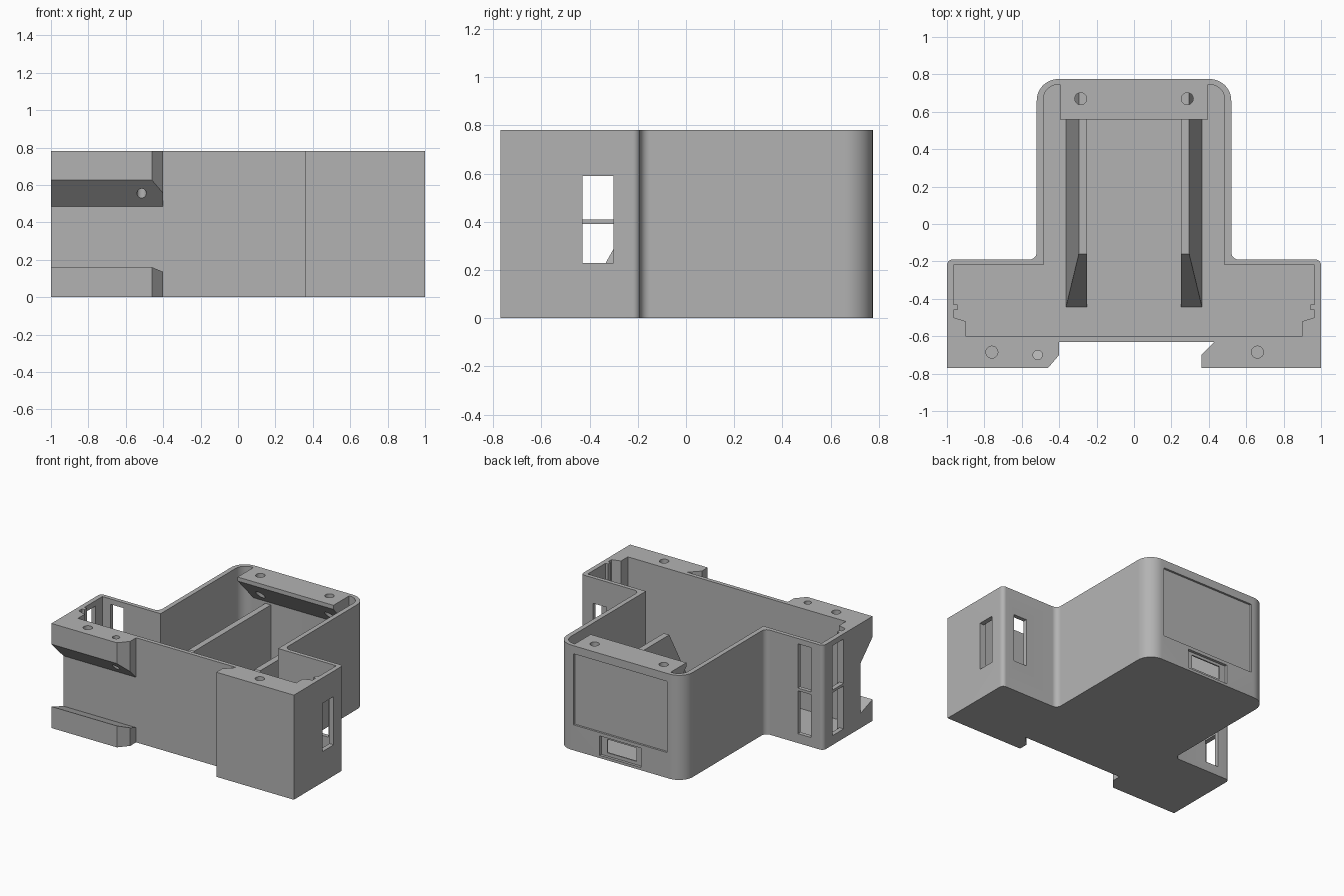
import bpy, bmesh, math
from mathutils import Vector

cube = bpy.data.objects.get("Cube")
if cube:
    bpy.data.objects.remove(cube, do_unlink=True)

H = 0.78  # case height

mat = bpy.data.materials.new("matte_grey")
mat.use_nodes = True
GREY = (0.45, 0.45, 0.45, 1)
mat.diffuse_color = GREY
mat.node_tree.nodes["Principled BSDF"].inputs["Base Color"].default_value = GREY


def prism(name, pts, axis, lo, hi):
    """Extrude a 2D outline along an axis."""
    place = {"x": lambda a, b, t: (t, a, b),
             "y": lambda a, b, t: (a, t, b),
             "z": lambda a, b, t: (a, b, t)}[axis]
    bm = bmesh.new()
    low = [bm.verts.new(place(a, b, lo)) for a, b in pts]
    high = [bm.verts.new(place(a, b, hi)) for a, b in pts]
    bm.faces.new(low)
    bm.faces.new(high)
    n = len(pts)
    for i in range(n):
        j = (i + 1) % n
        bm.faces.new((low[i], low[j], high[j], high[i]))
    bmesh.ops.recalc_face_normals(bm, faces=bm.faces)
    me = bpy.data.meshes.new(name)
    bm.to_mesh(me)
    bm.free()
    me.materials.append(mat)
    ob = bpy.data.objects.new(name, me)
    bpy.context.collection.objects.link(ob)
    return ob


def box(name, x0, x1, y0, y1, z0, z1):
    return prism(name, [(x0, y0), (x1, y0), (x1, y1), (x0, y1)], "z", z0, z1)


def rod(x, y, r, z0, z1):
    ring = [(x + r * math.cos(math.tau * i / 24), y + r * math.sin(math.tau * i / 24))
            for i in range(24)]
    return prism("hole_cutter", ring, "z", z0, z1)


def cut(ob, cutters):
    """Subtract the cutters, bake the result and remove them."""
    for c in cutters:
        c.hide_render = True
        m = ob.modifiers.new("cut", "BOOLEAN")
        m.operation, m.solver, m.object = "DIFFERENCE", "EXACT", c
    bpy.context.view_layer.update()
    dg = bpy.context.evaluated_depsgraph_get()
    baked = bpy.data.meshes.new_from_object(ob.evaluated_get(dg))
    ob.modifiers.clear()
    ob.data = baked
    for c in cutters:
        bpy.data.objects.remove(c, do_unlink=True)


def outline(half):
    """Mirror half an outline of (x, y, radius) and round its square corners."""
    full = half + [(-x, y, r) for x, y, r in reversed(half)]
    pts = []
    for i, (x, y, r) in enumerate(full):
        c = Vector((x, y))
        if r == 0:
            pts.append((x, y))
            continue
        d1 = (Vector(full[i - 1][:2]) - c).normalized()
        d2 = (Vector(full[(i + 1) % len(full)][:2]) - c).normalized()
        mid = c + (d1 + d2) * r
        for k in range(13):
            a = math.pi / 2 * k / 12
            pts.append(tuple(mid - r * (d2 * math.cos(a) + d1 * math.sin(a))))
    return pts


# Open T-shaped case with board guides at both ends
outer = [(1, -0.63, 0), (1, -0.19, 0.03), (0.52, -0.19, 0.04), (0.52, 0.775, 0.115)]
inner = [(0.9, -0.6, 0), (0.9, -0.52, 0), (0.965, -0.5, 0), (0.965, -0.46, 0),
         (0.945, -0.46, 0), (0.945, -0.43, 0), (0.965, -0.43, 0),
         (0.965, -0.22, 0), (0.485, -0.22, 0), (0.485, 0.745, 0.08)]
case = prism("case_shell", outline(outer), "z", 0, H)
cutters = [prism("cavity_cutter", outline(inner), "z", 0.03, 1)]

# Vent slots: single on the left, split by a bar on the right
for side, spans in ((1, [(0.23, 0.59)]), (-1, [(0.07, 0.39), (0.41, 0.74)])):
    for z0, z1 in spans:
        xs = sorted((side * 0.95, side * 1.05))
        cutters.append(box("side_slot_cutter", *xs, -0.43, -0.3, z0, z1))
        xs = sorted((side * 0.79, side * 0.9))
        cutters.append(box("shoulder_slot_cutter", *xs, -0.25, -0.15, z0, z1))

# Back label recess and connector opening
cutters.append(box("label_cutter", -0.385, 0.385, 0.76, 0.85, 0.19, 0.72))
cutters.append(box("connector_recess_cutter", -0.17, 0.17, 0.755, 0.85, 0.02, 0.165))
cutters.append(box("connector_cutter", -0.12, 0.12, 0.7, 0.85, 0.045, 0.145))
cutters += [rod(s * 0.285, 0.67, 0.032, 0.5, 0.9) for s in (1, -1)]
cut(case, cutters)

# Back screw shelf with a sloped underside
shelf = prism("back_screw_shelf",
              [(0.56, H), (0.56, H - 0.03), (0.75, 0.55), (0.75, H)], "x", -0.395, 0.395)
cut(shelf, [rod(s * 0.285, 0.67, 0.032, 0.5, 0.9) for s in (1, -1)])

# Left mounting block, undercut where it meets the wall
block = prism("left_mount_block",
              [(0.36, -0.77), (1, -0.77), (1, -0.625), (0.43, -0.625),
               (0.43, -0.63), (0.36, -0.7)], "z", 0, H)
cut(block, [rod(0.66, -0.685, 0.032, 0.6, 0.9)])

# Right mounting hooks, upper and lower, with clipped inner corners
clip = [(-0.4857, -0.8), (-0.35, -0.8), (-0.35, -0.7), (-0.4, -0.7)]
upper = prism("upper_right_hook",
              [(-0.625, H), (-0.77, H), (-0.77, 0.625), (-0.63, 0.485), (-0.625, 0.485)],
              "x", -1, -0.4)
cut(upper, [prism("corner_cutter", clip, "z", -0.1, 1),
            rod(-0.76, -0.685, 0.032, 0.6, 0.9),
            rod(-0.515, -0.7, 0.025, 0.4, 0.9)])
lower = prism("lower_right_hook",
              [(-0.625, 0), (-0.77, 0), (-0.77, 0.16), (-0.63, 0.11), (-0.625, 0.11)],
              "x", -1, -0.4)
cut(lower, [prism("corner_cutter", clip, "z", -0.1, 1)])

# Inner support ribs: sloped outer flank, ramped front end
for side, label in ((1, "left"), (-1, "right")):
    flank = [(side * x, z) for x, z in ((0.25, 0.02), (0.365, 0.02), (0.295, 0.54), (0.25, 0.54))]
    rib = prism(label + "_support_rib", flank, "y", -0.45, 0.75)
    ramp = [(-0.46, 0.02), (-0.45, 0.02), (-0.16, 0.54), (-0.16, 0.7), (-0.46, 0.7)]
    cut(rib, [prism("ramp_cutter", ramp, "x", -0.6, 0.6)])

# Smooth the rounded corners and holes, keep edges sharp
bpy.ops.object.select_all(action="DESELECT")
for ob in (case, shelf, block, upper):
    ob.select_set(True)
bpy.context.view_layer.objects.active = case
bpy.ops.object.shade_smooth_by_angle(angle=math.radians(30))
